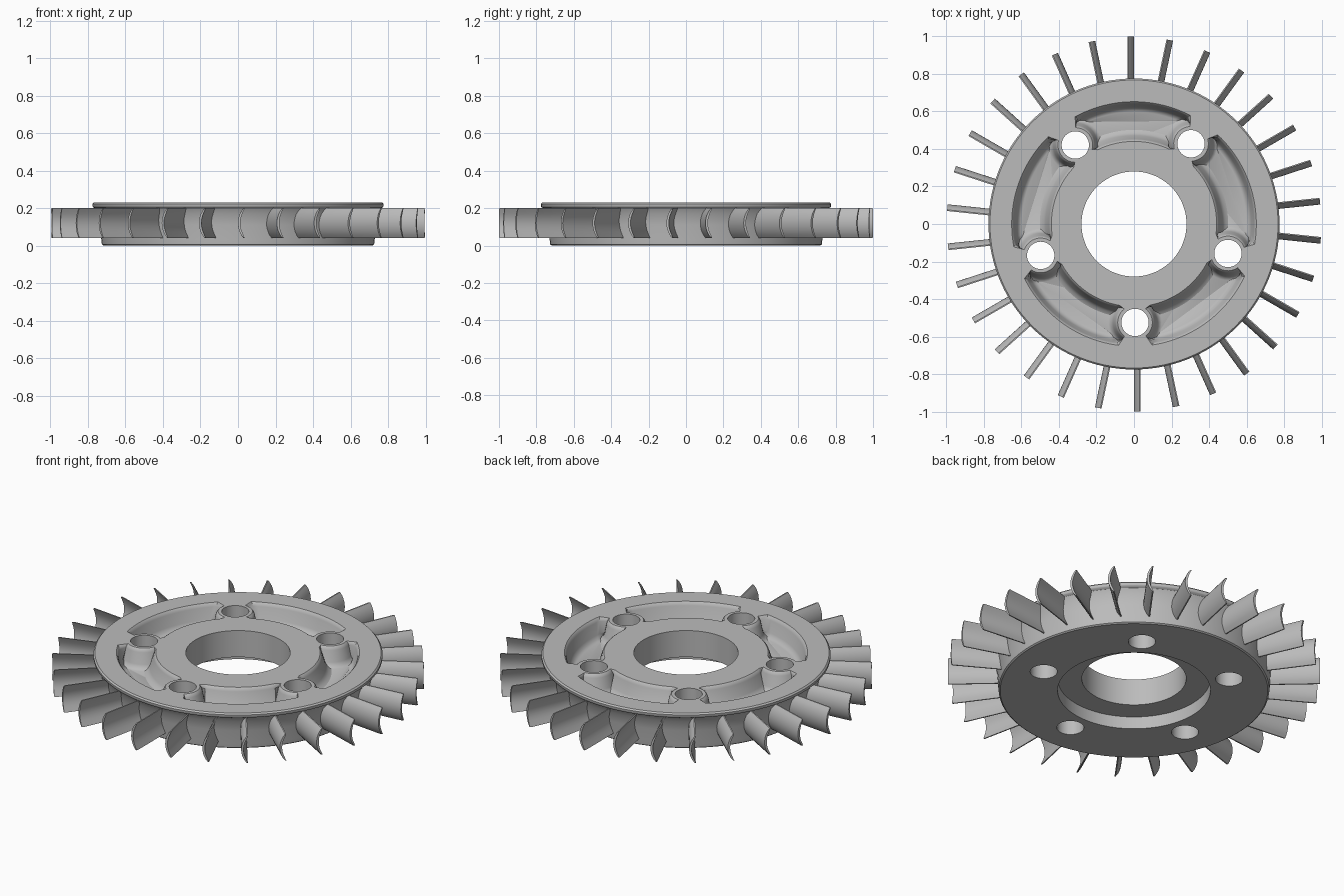
import bpy, bmesh, math
from mathutils import Matrix, Vector

cube = bpy.data.objects.get("Cube")
if cube:
    bpy.data.objects.remove(cube, do_unlink=True)

TAU = math.tau
TURN = math.radians(0.6)      # small shared rotation of holes and blades
HOLES, BLADES = 5, 30
HOLE_RING = 0.525

metal = bpy.data.materials.new("grey_metal")
grey = (0.5, 0.5, 0.5, 1)
metal.diffuse_color = grey
metal.use_nodes = True
metal.node_tree.nodes["Principled BSDF"].inputs["Base Color"].default_value = grey


def finish(bm, name):
    bmesh.ops.recalc_face_normals(bm, faces=bm.faces)
    mesh = bpy.data.meshes.new(name)
    bm.to_mesh(mesh)
    bm.free()
    mesh.materials.append(metal)
    ob = bpy.data.objects.new(name, mesh)
    bpy.context.collection.objects.link(ob)
    return ob


def activate(ob):
    bpy.ops.object.select_all(action='DESELECT')
    ob.select_set(True)
    bpy.context.view_layer.objects.active = ob


def loft(bm, loops, close=False):
    """Skin a list of closed point loops; cap the ends or join them in a ring."""
    rings = [[bm.verts.new(p) for p in loop] for loop in loops]
    pairs = list(zip(rings, rings[1:]))
    if close:
        pairs.append((rings[-1], rings[0]))
    else:
        bm.faces.new(rings[0][::-1])
        bm.faces.new(rings[-1])
    n = len(rings[0])
    for a, b in pairs:
        for i in range(n):
            j = (i + 1) % n
            bm.faces.new((a[i], a[j], b[j], b[i]))


def polar(r, a, z=0.0):
    return Vector((r * math.cos(a), r * math.sin(a), z))


# Disc: lathed section with bore, underside counterbore and flared rim
section = [(0.28, 0.23), (0.28, 0.073), (0.41, 0.073), (0.41, 0),
           (0.718, 0), (0.726, 0.006), (0.729, 0.03), (0.734, 0.11),
           (0.745, 0.17), (0.76, 0.198), (0.772, 0.204), (0.776, 0.21),
           (0.776, 0.222), (0.768, 0.23)]
bm = bmesh.new()
SEG = 120
loft(bm, [[polar(r, TAU * k / SEG, z) for r, z in section] for k in range(SEG)], close=True)
disc = finish(bm, "disc")


# Pocket outline: outer arc, scooped end, inner arc, scooped end
def pocket_loop(mid, outer, inner, boss, z):
    half = math.pi / HOLES
    scoop = math.radians(52)
    end = []
    for k in range(11):
        t = scoop * (1 - k / 5)
        end.append((HOLE_RING + boss * math.sin(t), -boss * math.cos(t)))
    pts = []
    corner_out = half - (boss * 0.75 + 0.02) / outer
    corner_in = half - (boss * 0.75 + 0.012) / inner
    for k in range(25):
        pts.append(polar(outer, mid + corner_out * (k / 12 - 1), z))
    for side in (1, -1):
        frame = Matrix.Rotation(mid + side * half, 3, 'Z')
        row = [frame @ Vector((r, side * t, z)) for r, t in end]
        pts += row if side == 1 else row[::-1]
        if side == 1:
            for k in range(25):
                pts.append(polar(inner, mid + corner_in * (1 - k / 12), z))
    return pts


# Pockets and bolt holes are cut in one pass each
levels = [(0.653, 0.44, 0.092, 0.25), (0.653, 0.44, 0.092, 0.2305),
          (0.646, 0.448, 0.099, 0.224), (0.64, 0.453, 0.105, 0.21),
          (0.625, 0.472, 0.118, 0.145), (0.614, 0.485, 0.128, 0.125),
          (0.598, 0.502, 0.143, 0.116)]
pockets, holes = bmesh.new(), bmesh.new()
for k in range(HOLES):
    hole_angle = -math.pi / 2 + TURN + TAU * k / HOLES
    mid = hole_angle + math.pi / HOLES
    loft(pockets, [pocket_loop(mid, *lv) for lv in levels])
    centre = polar(HOLE_RING, hole_angle)
    loft(holes, [[centre + polar(0.073, TAU * i / 40, z) for i in range(40)]
                 for z in (-0.1, 0.4)])

for bm, name in ((pockets, "pocket_cutter"), (holes, "hole_cutter")):
    cutter = finish(bm, name)
    cutter.hide_render = True
    cut = disc.modifiers.new(name, 'BOOLEAN')
    cut.operation, cut.solver, cut.object = 'DIFFERENCE', 'EXACT', cutter
    activate(disc)
    bpy.ops.object.modifier_apply(modifier=cut.name)
    bpy.data.objects.remove(cutter, do_unlink=True)


# Blades: curved crescent section, extruded radially and repeated around the rim
def blade_section():
    front, back = [], []
    steps = 10
    for k in range(steps + 1):
        u = 2 * k / steps - 1
        z = 0.12 + 0.08 * u
        bow = 0.026 * u * u
        thick = 0.0065 * (1 - 0.5 * u ** 6)
        front.append((bow - thick, z))
        back.append((bow + thick, z))
    return front + back[::-1]


bm = bmesh.new()
outline = blade_section()
for k in range(BLADES):
    spin = Matrix.Rotation(-math.pi / 2 + TAU * k / BLADES, 3, 'Z')
    loops = []
    for r, swell in ((0.70, 1.0), (0.992, 1.0), (0.999, 0.97)):
        loops.append([spin @ Vector((r, 0.006 + t, 0.12 + (z - 0.12) * swell))
                      for t, z in outline])
    loft(bm, loops)
blades = finish(bm, "blades")

for ob in (disc, blades):
    activate(ob)
    bpy.ops.object.shade_smooth_by_angle(angle=math.radians(35))
